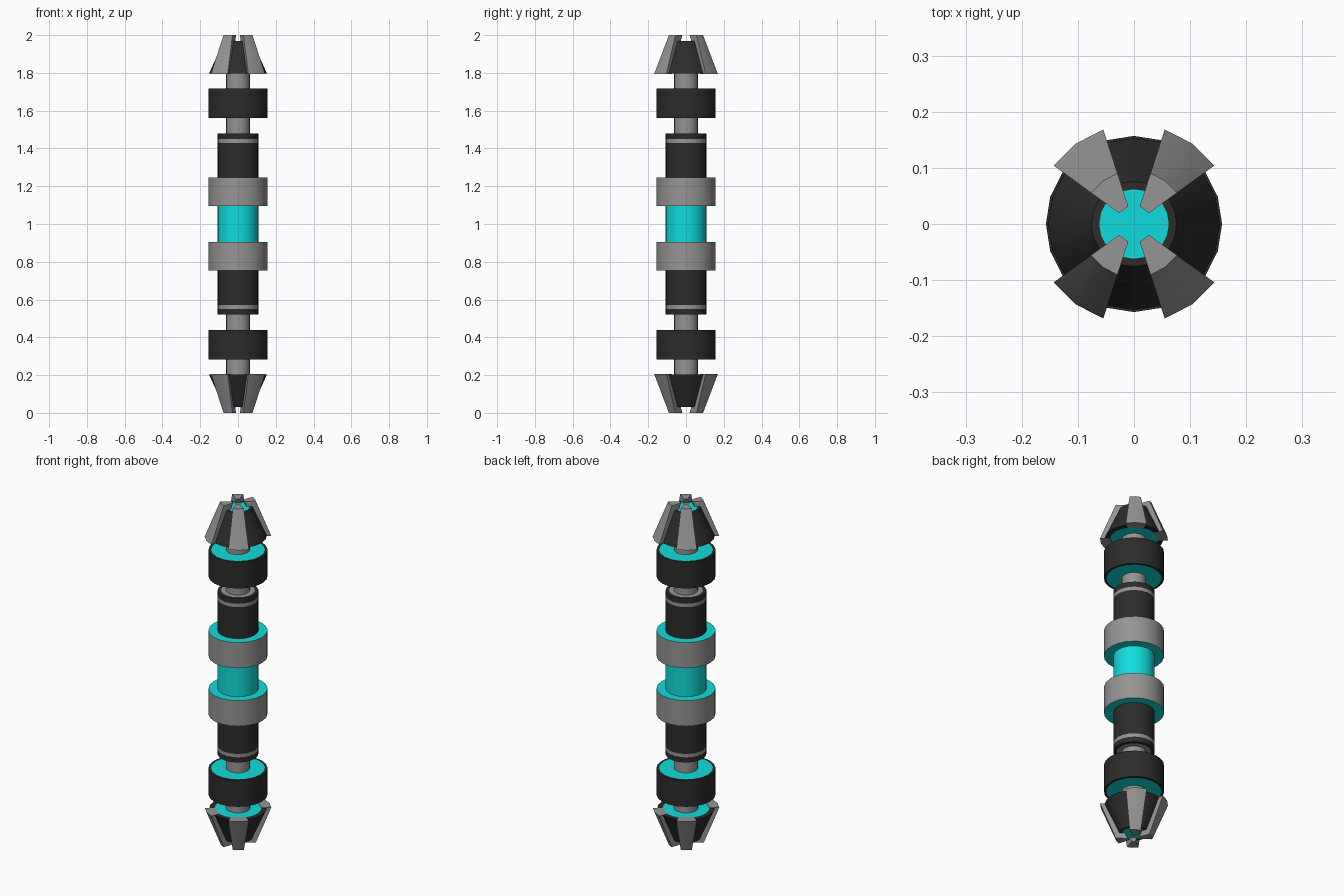
import bpy, bmesh, math

if "Cube" in bpy.data.objects:
    bpy.data.objects.remove(bpy.data.objects["Cube"])

SIDES = 20


def material(name, rgb):
    m = bpy.data.materials.new(name)
    m.diffuse_color = (*rgb, 1)
    m.use_nodes = True
    m.node_tree.nodes["Principled BSDF"].inputs["Base Color"].default_value = m.diffuse_color
    return m


GRAY = material("mid gray", (0.30, 0.30, 0.30))
DARK = material("near black", (0.025, 0.025, 0.025))
CYAN = material("bright cyan", (0.005, 0.72, 0.72))
MATS = [GRAY, DARK, CYAN]
G, D, C = 0, 1, 2


def finish(name, bm):
    bmesh.ops.recalc_face_normals(bm, faces=bm.faces)
    me = bpy.data.meshes.new(name)
    bm.to_mesh(me)
    bm.free()
    for m in MATS:
        me.materials.append(m)
    ob = bpy.data.objects.new(name, me)
    bpy.context.collection.objects.link(ob)
    bpy.context.view_layer.objects.active = ob
    ob.select_set(True)
    bpy.ops.object.shade_smooth_by_angle(angle=math.radians(30))
    ob.select_set(False)
    return ob


def lathe(name, profile, colours, flip=False):
    """Closed turned solid; profile = (radius, z) points, one colour per band.
    The first and last points lie on the axis or close with a disc."""
    bm = bmesh.new()
    rings = []
    for r, z in profile:
        z = 2 - z if flip else z
        rings.append([bm.verts.new((r * math.cos(2 * math.pi * i / SIDES),
                                    r * math.sin(2 * math.pi * i / SIDES), z))
                      for i in range(SIDES)])
    for a, b, c in zip(rings, rings[1:], colours[1:-1]):
        for i in range(SIDES):
            j = (i + 1) % SIDES
            bm.faces.new((a[i], a[j], b[j], b[i])).material_index = c
    bm.faces.new(rings[0]).material_index = colours[0]
    bm.faces.new(rings[-1]).material_index = colours[-1]
    return finish(name, bm)


def blade(name, centre, flip):
    """Claw blade: two facets wide, tapering to the tip at z = 0."""
    bm = bmesh.new()
    loops = []
    for z, inner, outer in ((0.0, 0.033, 0.095), (0.205, 0.125, 0.177)):
        z = 2 - z if flip else z
        pts = [(outer, -18), (outer, 0), (outer, 18), (inner, 18), (inner, -18)]
        loops.append([bm.verts.new((r * math.cos(math.radians(centre + a)),
                                    r * math.sin(math.radians(centre + a)), z))
                      for r, a in pts])
    lo, hi = loops
    bm.faces.new(lo)
    bm.faces.new(hi)
    for i in range(5):
        j = (i + 1) % 5
        bm.faces.new((lo[i], lo[j], hi[j], hi[i]))
    finish(name, bm)


# Central rod and glowing grip
lathe("core_rod", [(0.063, 0.1), (0.063, 1.9)], [G, G, G])
lathe("centre_grip", [(0.108, 0.85), (0.108, 1.15)], [C, C, C])

# Both ends share the same parts, mirrored about the middle
for end, flip in (("lower", False), ("upper", True)):
    # Gray collar with cyan end faces
    lathe(end + "_gray_collar", [(0.157, 0.755), (0.157, 0.905)], [C, G, C], flip)
    # Dark sleeve with a thin gray band and gray end face
    lathe(end + "_dark_sleeve",
          [(0.09, 0.52), (0.108, 0.52), (0.108, 0.55), (0.108, 0.57), (0.108, 0.80)],
          [G, D, D, G, D, D], flip)
    # Dark ring with cyan end faces inside a dark rim
    lathe(end + "_dark_ring",
          [(0.143, 0.283), (0.157, 0.283), (0.157, 0.438), (0.143, 0.438)],
          [C, D, D, D, C], flip)
    # Dark cone tip with cyan faces
    lathe(end + "_cone",
          [(0.062, 0.032), (0.076, 0.032), (0.153, 0.203), (0.125, 0.203)],
          [C, D, D, D, C], flip)
    # Four claw blades around the cone
    for n, angle in enumerate((54, 126, 234, 306), 1):
        blade(f"{end}_blade_{n}", angle, flip)
